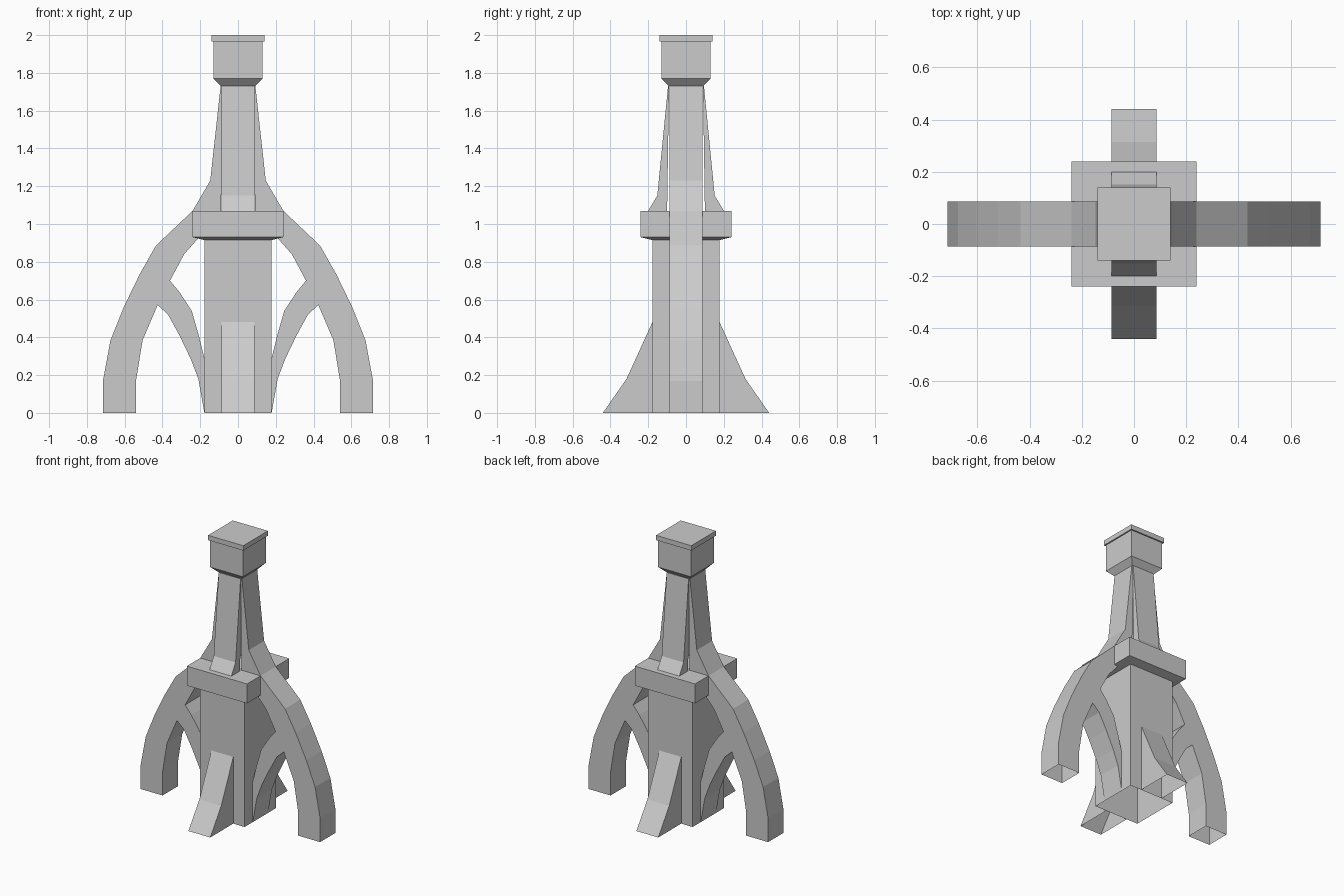
import bpy, bmesh

if "Cube" in bpy.data.objects:
    bpy.data.objects.remove(bpy.data.objects["Cube"])

HALF = 0.087  # half thickness of every rib


def finish(name, bm):
    # Orient faces outward, then leave undersides standing on the ground open
    bmesh.ops.recalc_face_normals(bm, faces=bm.faces)
    base = [f for f in bm.faces if all(v.co.z < 1e-4 for v in f.verts)]
    bmesh.ops.delete(bm, geom=base, context='FACES_ONLY')
    mesh = bpy.data.meshes.new(name)
    bm.to_mesh(mesh)
    bm.free()
    ob = bpy.data.objects.new(name, mesh)
    bpy.context.collection.objects.link(ob)
    return ob


def square_stack(name, rings):
    # Square sections (half width, height) joined from bottom to top
    bm = bmesh.new()
    loops = [[bm.verts.new((sx * h, sy * h, z))
              for sx, sy in ((-1, -1), (1, -1), (1, 1), (-1, 1))] for h, z in rings]
    for a, b in zip(loops, loops[1:]):
        for i in range(4):
            j = (i + 1) % 4
            bm.faces.new((a[i], a[j], b[j], b[i]))
    bm.faces.new(loops[0])
    bm.faces.new(loops[-1])
    return finish(name, bm)


def rib_pair(name, outer, inner, axis):
    # Strip between two curves, given thickness and mirrored across the centre
    def place(p, t):
        return (p[0], t, p[1]) if axis == 'x' else (t, p[0], p[1])
    bm = bmesh.new()
    pts = outer + inner[::-1]
    sides = [[bm.verts.new(place(p, t)) for p in pts] for t in (-HALF, HALF)]
    n = len(pts)
    for i in range(n):
        j = (i + 1) % n
        bm.faces.new((sides[0][i], sides[0][j], sides[1][j], sides[1][i]))
    for s in sides:
        bm.faces.new(s)
    ob = finish(name, bm)
    mod = ob.modifiers.new("mirror", 'MIRROR')
    mod.use_axis = (axis == 'x', axis == 'y', False)
    mod.use_mirror_merge = False
    return ob


# Central column with its collar
square_stack("column_and_collar", [(0.178, 0), (0.178, 0.915), (0.24, 0.93), (0.24, 1.07)])

# Flared head with a thin cap slab
square_stack("head", [(0.092, 1.73), (0.13, 1.77), (0.13, 1.965)])
square_stack("cap", [(0.14, 1.965), (0.14, 2.0)])

# Big curved legs that run up into the spire
rib_pair("arched_leg",
         [(0.715, 0), (0.715, 0.17), (0.675, 0.385), (0.605, 0.56), (0.52, 0.735),
          (0.435, 0.885), (0.24, 1.07), (0.147, 1.23), (0.092, 1.73)],
         [(0.54, 0), (0.54, 0.17), (0.505, 0.385), (0.43, 0.56), (0.36, 0.70),
          (0.285, 0.84), (0.21, 0.925), (0.09, 1.07), (0.08, 1.73)], 'x')

# Curved braces between column foot and legs
rib_pair("brace",
         [(0.178, 0), (0.21, 0.18), (0.25, 0.285), (0.31, 0.41), (0.37, 0.52), (0.425, 0.57)],
         [(0.178, 0.29), (0.205, 0.40), (0.245, 0.54), (0.31, 0.64), (0.36, 0.70)], 'x')

# Front and back spire ribs above the collar
rib_pair("spire_rib",
         [(0.20, 1.07), (0.152, 1.15), (0.095, 1.73)],
         [(0.10, 1.07), (0.09, 1.73)], 'y')

# Front and back foot buttresses
rib_pair("buttress",
         [(0.44, 0), (0.315, 0.18), (0.178, 0.48)],
         [(0.178, 0)], 'y')
